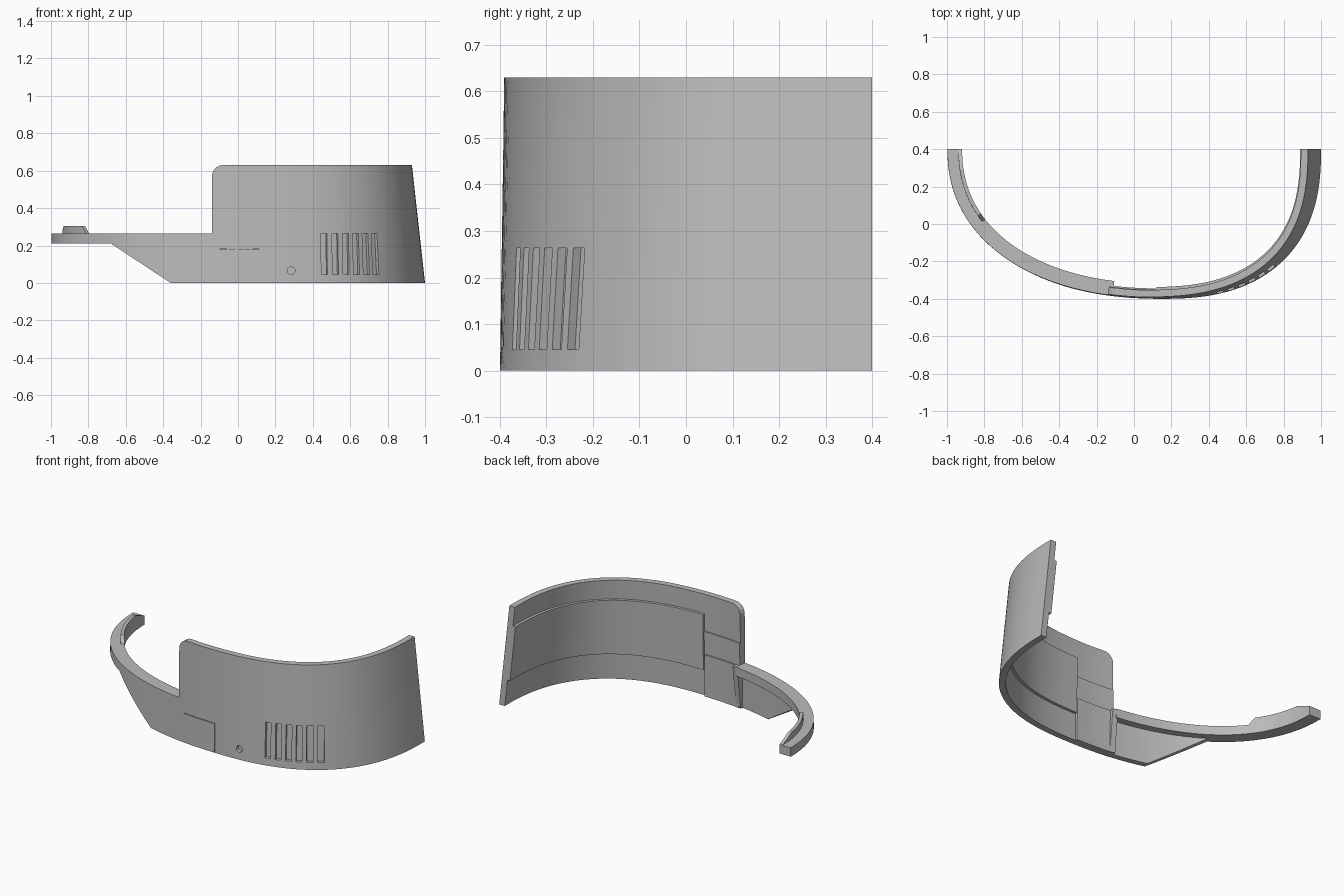
import bpy, bmesh
from math import acos, cos, sin, pi, sqrt, radians, copysign, hypot
from mathutils import Matrix

old = bpy.data.objects.get("Cube")
if old:
    bpy.data.objects.remove(old, do_unlink=True)

grey = bpy.data.materials.new("neutral grey")
grey.use_nodes = True
colour = (0.5, 0.5, 0.5, 1)
grey.diffuse_color = colour
grey.node_tree.nodes["Principled BSDF"].inputs["Base Color"].default_value = colour

MID = 0.15              # x of the plan curve's foremost point
RIGHT = (0.85, 2.45)    # half width and roundness on the +x side
LEFT = (1.15, 2.2)      # the same on the -x side
TOP = 0.63


# Plan curve: angle for a given x, then position with an inward offset
def angle_at(x):
    a, p = RIGHT if x > MID else LEFT
    c = max(-1, min(1, (x - MID) / a))
    return acos(copysign(abs(c) ** (p / 2), c))


def place(t, z, depth):
    a, p = RIGHT if t < pi / 2 else LEFT
    c, s = cos(t), max(0, sin(t))
    u = copysign(abs(c) ** (2 / p), c)
    v = s ** (2 / p)
    x, y = MID + a * u, 0.4 - 0.8 * v
    nx = copysign(abs(u) ** (p - 1), u) / a
    ny = -v ** (p - 1) / 0.8
    n = hypot(nx, ny)
    lean = z / TOP * (0.007 + 0.063 * max(0, x) ** 1.5)
    d = depth + lean
    return (x - nx / n * d, y - ny / n * d, z)


def finish(name, bm):
    bmesh.ops.recalc_face_normals(bm, faces=bm.faces)
    mesh = bpy.data.meshes.new(name)
    bm.to_mesh(mesh)
    bm.free()
    mesh.materials.append(grey)
    ob = bpy.data.objects.new(name, mesh)
    bpy.context.collection.objects.link(ob)
    return ob


# A curved slab between two x values; heights may vary along x
def slab(name, x0, x1, low, high, outer, inner, inner_low=None, extra=()):
    inner_low = inner if inner_low is None else inner_low
    t0, t1 = angle_at(x0), angle_at(x1)
    count = max(2, int(96 * abs(t1 - t0) / pi))
    angles = {t0 + (t1 - t0) * i / count for i in range(count + 1)}
    angles |= {angle_at(x) for x in extra}
    bm = bmesh.new()
    rings = []
    for t in sorted(angles):
        x = place(t, 0, 0)[0]
        lo = low(x) if callable(low) else low
        hi = high(x) if callable(high) else high
        corners = ((lo, outer), (hi, outer), (hi, inner), (lo, inner_low))
        rings.append([bm.verts.new(place(t, z, d)) for z, d in corners])
    for a, b in zip(rings, rings[1:]):
        for i in range(4):
            j = (i + 1) % 4
            bm.faces.new((a[i], a[j], b[j], b[i]))
    bm.faces.new(rings[0])
    bm.faces.new(rings[-1])
    return finish(name, bm)


def cut(target, cutter):
    cutter.hide_render = True
    mod = target.modifiers.new("cut", "BOOLEAN")
    mod.operation = "DIFFERENCE"
    mod.solver = "EXACT"
    mod.object = cutter
    bpy.context.view_layer.objects.active = target
    bpy.ops.object.modifier_apply(modifier=mod.name)
    bpy.data.objects.remove(cutter, do_unlink=True)


# Main wall with a rounded upper corner
EDGE, R = -0.14, 0.06


def wall_top(x):
    d = max(0, min(R, x - EDGE))
    return TOP - R + sqrt(max(0, R * R - (R - d) ** 2))


corner = [EDGE + R * (1 - cos(i * pi / 16)) for i in range(9)]
wall = slab("main_wall", EDGE, 1, 0, wall_top, 0, 0.038, extra=corner)

# Vent slots, lap joint seam and screw hole cut into the wall
for i in range(6):
    x = 0.446 + 0.061 * i - 0.0011 * i * i
    cut(wall, slab("slot_cutter", x, x + 0.032, 0.045, 0.263, -0.03, 0.02))
cut(wall, slab("seam_cutter", -0.1, 0.12, 0.178, 0.182, -0.03, 0.008))
cut(wall, slab("seam_cutter", 0.117, 0.121, -0.02, 0.182, -0.03, 0.008))
bm = bmesh.new()
bmesh.ops.create_cone(bm, cap_ends=True, segments=24, radius1=0.02, radius2=0.02, depth=0.06,
                      matrix=Matrix.Translation((0.285, -0.405, 0.065)) @ Matrix.Rotation(pi / 2, 4, "X"))
cut(wall, finish("hole_cutter", bm))

parts = [wall]

# Thickened panel and joint blocks on the inside
parts.append(slab("inner_panel", 0.12, 1, 0.165, 0.51, 0.036, 0.055))
parts.append(slab("joint_block", EDGE, 0.115, 0, 0.26, 0.036, 0.052))
parts.append(slab("upper_joint_block", EDGE, 0.12, 0.26, 0.40, 0.036, 0.044))

# Side arm: thin sloping web under a thick flange
parts.append(slab("arm_web", -0.675, EDGE,
                  lambda x: max(0, min(0.21, -0.21 * (x + 0.36) / 0.32)),
                  0.21, 0, 0.035, extra=(-0.36,)))
parts.append(slab("arm_flange", -1, EDGE, 0.21, 0.265, 0, 0.078))
parts.append(slab("arm_gusset", -0.15, -0.115, 0, 0.26, 0.03, 0.078, inner_low=0.05))


# Raised catch at the arm's end, ramped at both ends
def catch_top(x):
    front = (-0.86 - x) / 0.025
    back = sqrt(max(0, x + 1) / 0.006)
    return 0.265 + 0.04 * max(0, min(1, front, back))


parts.append(slab("arm_catch", -1, -0.86, 0.262, catch_top, 0.058, 0.078,
                  extra=(-0.885, -0.994)))

bpy.ops.object.select_all(action="DESELECT")
for ob in parts:
    ob.select_set(True)
bpy.context.view_layer.objects.active = wall
bpy.ops.object.shade_smooth_by_angle(angle=radians(30))
